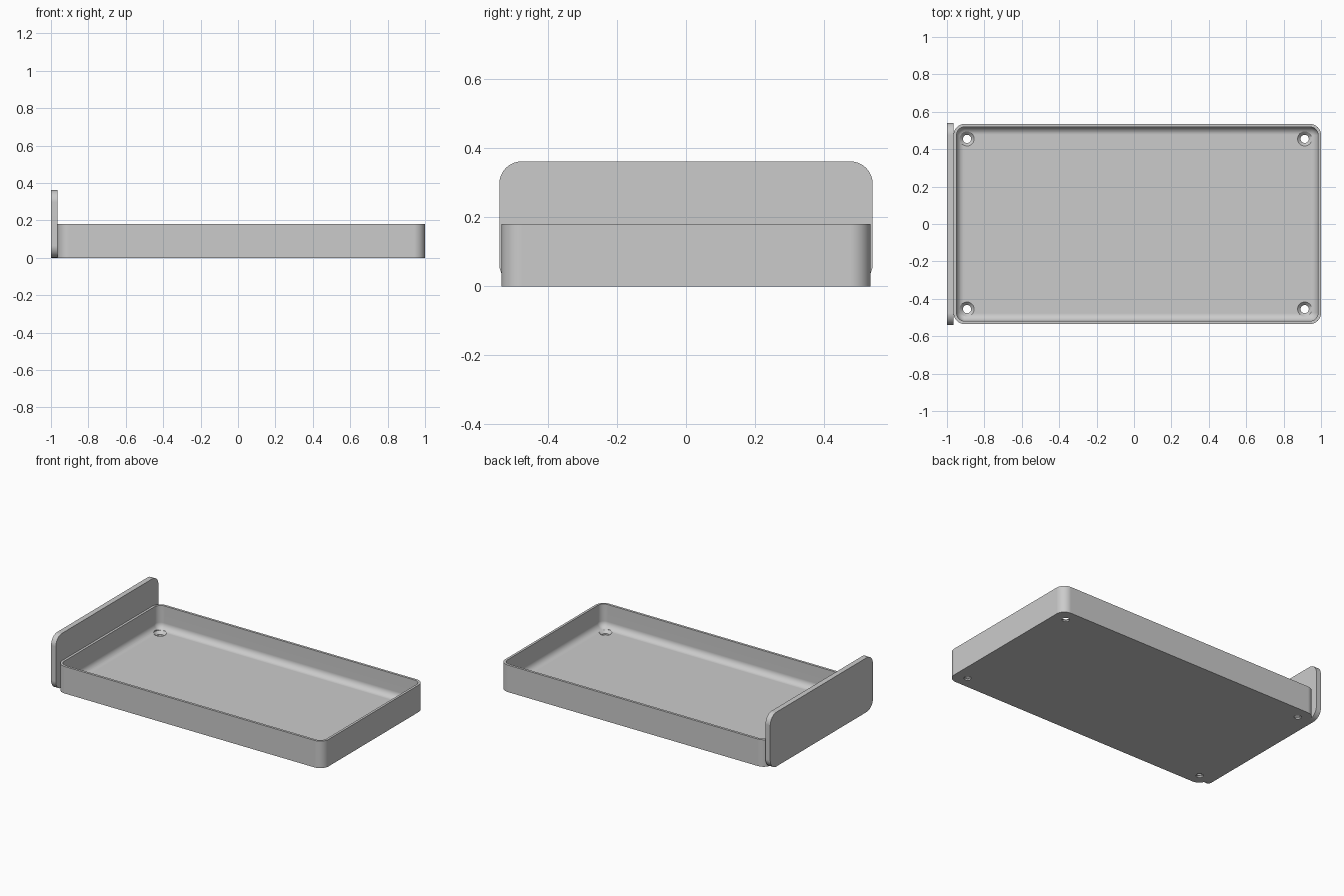
import bpy
import bmesh
from math import sin, cos, pi, radians
from mathutils import Matrix

if "Cube" in bpy.data.objects:
    bpy.data.objects.remove(bpy.data.objects["Cube"], do_unlink=True)

grey = bpy.data.materials.new("plain_grey")
grey.use_nodes = True
colour = (0.6, 0.6, 0.6, 1)
grey.diffuse_color = colour
grey.node_tree.nodes["Principled BSDF"].inputs["Base Color"].default_value = colour


def rounded(hw, hd, r, z, steps=8):
    """Ring of points of a rounded rectangle, counter-clockwise."""
    pts = []
    for i, (sx, sy) in enumerate([(1, 1), (-1, 1), (-1, -1), (1, -1)]):
        for k in range(steps + 1):
            a = (i + k / steps) * pi / 2
            pts.append((sx * (hw - r) + r * cos(a), sy * (hd - r) + r * sin(a), z))
    return pts


def loft(name, rings, matrix):
    """Closed solid through a stack of rings."""
    bm = bmesh.new()
    loops = [[bm.verts.new(p) for p in ring] for ring in rings]
    n = len(loops[0])
    for a, b in zip(loops, loops[1:]):
        for i in range(n):
            j = (i + 1) % n
            bm.faces.new((a[i], a[j], b[j], b[i]))
    bm.faces.new(loops[0][::-1])
    bm.faces.new(loops[-1])
    bmesh.ops.remove_doubles(bm, verts=bm.verts, dist=1e-6)
    bm.transform(matrix)
    bmesh.ops.recalc_face_normals(bm, faces=bm.faces)
    mesh = bpy.data.meshes.new(name)
    bm.to_mesh(mesh)
    bm.free()
    mesh.materials.append(grey)
    obj = bpy.data.objects.new(name, mesh)
    bpy.context.collection.objects.link(obj)
    return obj


def cut_and_smooth(obj, cutters):
    bpy.ops.object.select_all(action='DESELECT')
    bpy.context.view_layer.objects.active = obj
    obj.select_set(True)
    for c in cutters:
        mod = obj.modifiers.new("hole", 'BOOLEAN')
        mod.operation, mod.solver, mod.object = 'DIFFERENCE', 'EXACT', c
        bpy.ops.object.modifier_apply(modifier=mod.name)
        bpy.data.objects.remove(c, do_unlink=True)
    bpy.ops.object.shade_smooth_by_angle(angle=radians(30))
    weighted = obj.modifiers.new("flat_face_normals", 'WEIGHTED_NORMAL')
    weighted.keep_sharp = True


# Tray: outer wall, thin rim, inner wall and a filleted floor
half_x, half_y, height, corner = 0.9825, 0.535, 0.18, 0.06
wall, floor, fillet = 0.016, 0.025, 0.042
mid_x = 1 - half_x


def tray_ring(inset, z):
    return rounded(half_x - inset, half_y - inset, corner - inset, z)


rings = [tray_ring(0, 0), tray_ring(0, height), tray_ring(wall, height)]
for k in range(9):
    a = k / 8 * pi / 2
    rings.append(tray_ring(wall + fillet * (1 - cos(a)), floor + fillet * (1 - sin(a))))
tray = loft("tray", rings, Matrix.Translation((mid_x, 0, 0)))

# Countersunk screw holes in the tray corners
profile = [(0.022, -0.05), (0.022, 0.009), (0.04, 0.027), (0.04, 0.1)]
screws = [loft("screw_cutter", [rounded(r, r, r, z) for r, z in profile],
               Matrix.Translation((mid_x - 0.0075 + sx * 0.9025, sy * 0.455, 0)))
          for sx in (-1, 1) for sy in (-1, 1)]
cut_and_smooth(tray, screws)

# Upright end plate with a row of round holes
to_yz = Matrix(((0, 0, 1, 0), (1, 0, 0, 0), (0, 1, 0, 0), (0, 0, 0, 1)))
plate = loft("end_plate", [rounded(0.541, 0.181, 0.065, x) for x in (-0.0175, 0.0175)],
             Matrix.Translation((-0.9825, 0, 0.181)) @ to_yz)
holes = [loft("hole_cutter", [rounded(0.04, 0.04, 0.04, x) for x in (-0.1, 0.1)],
              Matrix.Translation((-0.9825, (i - 2.5) * 0.1805, 0.272)) @ to_yz)
         for i in range(6)]
cut_and_smooth(plate, holes)
